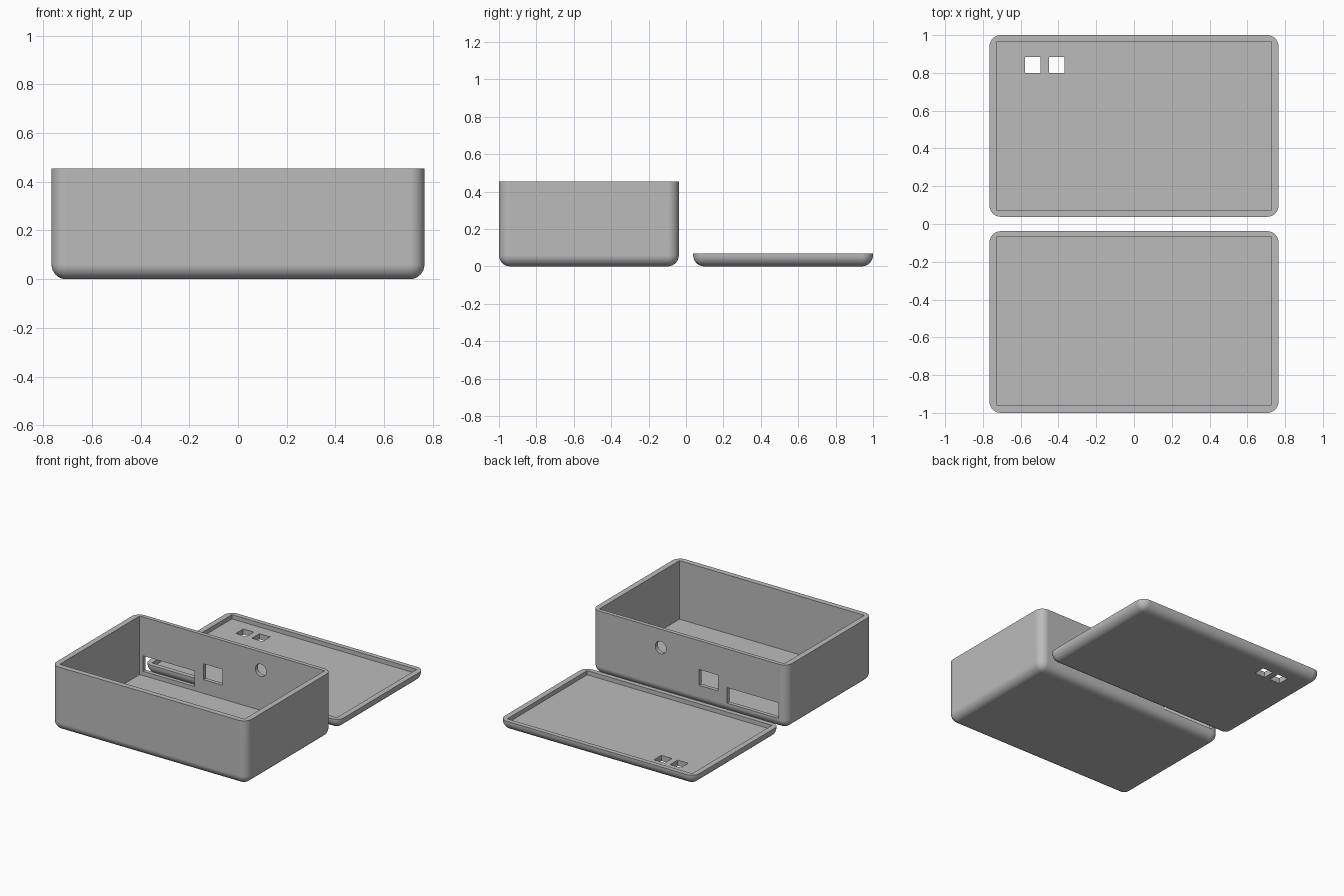
import bpy, bmesh
from mathutils import Matrix

default = bpy.data.objects.get("Cube")
if default:
    bpy.data.objects.remove(default, do_unlink=True)

# Single plain plastic colour
grey = bpy.data.materials.new("grey_plastic")
grey.use_nodes = True
COLOUR = (0.5, 0.5, 0.5, 1)
grey.diffuse_color = COLOUR
grey.node_tree.nodes["Principled BSDF"].inputs["Base Color"].default_value = COLOUR


def add_object(name, bm):
    bmesh.ops.recalc_face_normals(bm, faces=bm.faces)
    mesh = bpy.data.meshes.new(name)
    bm.to_mesh(mesh)
    bm.free()
    mesh.materials.append(grey)
    obj = bpy.data.objects.new(name, mesh)
    bpy.context.collection.objects.link(obj)
    return obj


def block(name, low, high, radius=0):
    """Box between two corners; a radius rounds all edges except the top rim."""
    bm = bmesh.new()
    bmesh.ops.create_cube(bm, size=1)
    for v in bm.verts:
        v.co = [l + (h - l) * (c + 0.5) for l, h, c in zip(low, high, v.co)]
    if radius:
        edges = [e for e in bm.edges if min(v.co.z for v in e.verts) < high[2] - 0.001]
        bmesh.ops.bevel(bm, geom=edges, offset=radius, segments=8,
                        profile=0.5, affect='EDGES', clamp_overlap=True)
    return add_object(name, bm)


def round_cutter(x, y, z, radius):
    """Cylinder lying along y."""
    bm = bmesh.new()
    bmesh.ops.create_cone(bm, cap_ends=True, segments=40, radius1=radius,
                          radius2=radius, depth=0.2,
                          matrix=Matrix.Translation((x, y, z)) @ Matrix.Rotation(1.5707963, 4, 'X'))
    return add_object("cable_hole_cutter", bm)


def cut_and_smooth(obj, cutters):
    bpy.ops.object.select_all(action='DESELECT')
    bpy.context.view_layer.objects.active = obj
    obj.select_set(True)
    for cutter in cutters:
        mod = obj.modifiers.new("cut", 'BOOLEAN')
        mod.operation = 'DIFFERENCE'
        mod.solver = 'EXACT'
        mod.object = cutter
        bpy.ops.object.modifier_apply(modifier=mod.name)
        bpy.data.objects.remove(cutter, do_unlink=True)
    bpy.ops.object.shade_smooth_by_angle(angle=0.52)
    # Keeps the large faces flat beside the rounded edges
    mod = obj.modifiers.new("flat_faces", 'WEIGHTED_NORMAL')
    mod.keep_sharp = True


HALF_X, INNER_X, RADIUS = 0.765, 0.725, 0.06
FLOOR = 0.04

# Deep case with ports through its back wall
case = block("case_bottom", (-HALF_X, -1, 0), (HALF_X, -0.038, 0.455), RADIUS)
cut_and_smooth(case, [
    block("cavity_cutter", (-INNER_X, -0.962, FLOOR), (INNER_X, -0.066, 0.6)),
    block("wide_port_cutter", (-0.70, -0.12, 0.07), (-0.295, 0.02, 0.18)),
    block("square_port_cutter", (-0.224, -0.12, 0.138), (-0.076, 0.02, 0.25)),
    round_cutter(0.225, -0.05, 0.325, 0.043),
])

# Shallow lid lying upside down behind the case
lid = block("case_lid", (-HALF_X, 0.038, 0), (HALF_X, 1, 0.07), RADIUS)
cut_and_smooth(lid, [
    block("recess_cutter", (-INNER_X, 0.072, FLOOR), (INNER_X, 0.967, 0.2)),
] + [
    block("window_cutter", (x, 0.8, -0.1), (x + 0.083, 0.884, 0.2))
    for x in (-0.578, -0.451)
])
